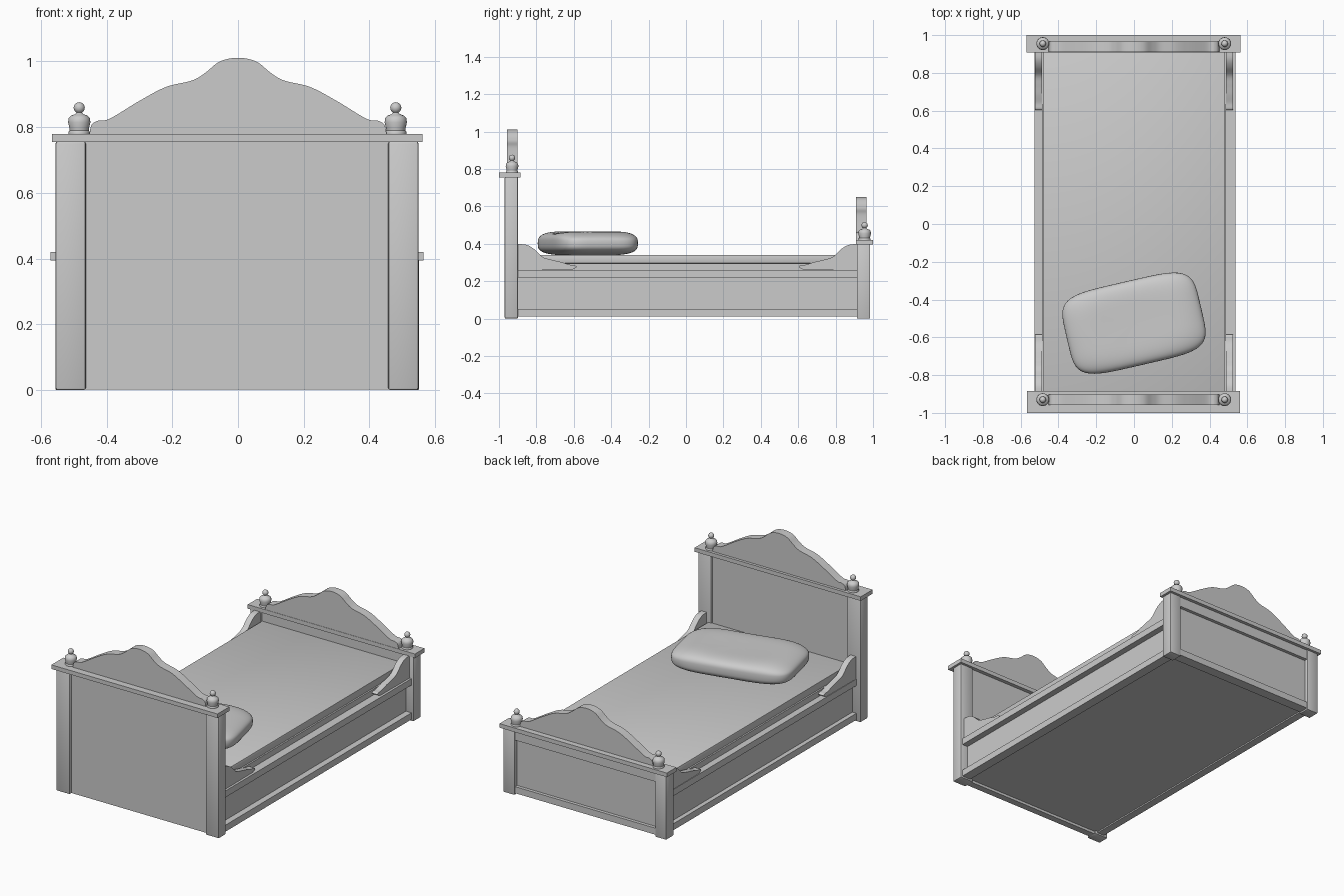
import bpy, bmesh, math
from mathutils import Vector, Matrix

if "Cube" in bpy.data.objects:
    bpy.data.objects.remove(bpy.data.objects["Cube"])


def finish(name, bm, smooth=None):
    bmesh.ops.recalc_face_normals(bm, faces=bm.faces)
    mesh = bpy.data.meshes.new(name)
    bm.to_mesh(mesh)
    bm.free()
    ob = bpy.data.objects.new(name, mesh)
    bpy.context.collection.objects.link(ob)
    if smooth:
        bpy.ops.object.select_all(action='DESELECT')
        ob.select_set(True)
        bpy.context.view_layer.objects.active = ob
        bpy.ops.object.shade_smooth_by_angle(angle=math.radians(smooth))
    return ob


def box(name, x0, x1, y0, y1, z0, z1, bevel=0.0):
    bm = bmesh.new()
    size = Matrix.Diagonal((x1 - x0, y1 - y0, z1 - z0, 1))
    mid = Matrix.Translation(((x0 + x1) / 2, (y0 + y1) / 2, (z0 + z1) / 2))
    bmesh.ops.create_cube(bm, size=1, matrix=mid @ size)
    if bevel:
        bmesh.ops.bevel(bm, geom=bm.edges[:], offset=bevel, segments=2,
                        profile=0.5, affect='EDGES')
    return finish(name, bm, 30 if bevel else None)


def spline(pts, steps=6):
    """Catmull-Rom curve through 2D points."""
    p = [Vector(q) for q in [pts[0]] + pts + [pts[-1]]]
    out = []
    for i in range(1, len(p) - 2):
        a, b, c, d = p[i - 1:i + 3]
        for k in range(steps):
            t = k / steps
            out.append(0.5 * (2 * b + (c - a) * t + (2 * a - 5 * b + 4 * c - d) * t * t
                              + (3 * b - a - 3 * c + d) * t ** 3))
    return out + [p[-1]]


def extrude_profile(name, points, vector):
    bm = bmesh.new()
    face = bm.faces.new([bm.verts.new(p) for p in points])
    ext = bmesh.ops.extrude_face_region(bm, geom=[face], use_keep_orig=True)
    moved = [v for v in ext['geom'] if isinstance(v, bmesh.types.BMVert)]
    bmesh.ops.translate(bm, verts=moved, vec=vector)
    return finish(name, bm, 35)


def crest(name, y0, y1, z):
    half = [(0.452, 0.0), (0.445, 0.028), (0.425, 0.04), (0.39, 0.046), (0.30, 0.10),
            (0.22, 0.142), (0.14, 0.162), (0.10, 0.185), (0.055, 0.22), (0.0, 0.231)]
    curve = spline(half + [(-x, h) for x, h in half[-2::-1]])
    extrude_profile(name, [(p.x, y0, z + p.y) for p in curve], (0, y1 - y0, 0))


def finial(name, x, y, z):
    # Turned urn with a ball on top
    prof = [(0, 0), (0.032, 0), (0.032, 0.006), (0.029, 0.010), (0.030, 0.018),
            (0.034, 0.035), (0.032, 0.048), (0.025, 0.055), (0.012, 0.060), (0.008, 0.064)]
    prof += [(0.017 * math.sin(a), 0.079 - 0.017 * math.cos(a))
             for a in [math.pi * k / 10 for k in range(2, 11)]]
    bm = bmesh.new()
    vs = [bm.verts.new((x + r, y, z + h)) for r, h in prof]
    es = [bm.edges.new(e) for e in zip(vs, vs[1:])]
    bmesh.ops.spin(bm, geom=vs + es, cent=(x, y, z), axis=(0, 0, 1),
                   angle=math.tau, steps=28)
    bmesh.ops.remove_doubles(bm, verts=bm.verts, dist=0.0004)
    finish(name, bm, 40)


def bracket(name, x0, x1, y, sign):
    top = spline([(0, 0.398), (0.045, 0.394), (0.085, 0.372), (0.13, 0.330), (0.18, 0.314),
                  (0.23, 0.302), (0.275, 0.288), (0.305, 0.284), (0.312, 0.274), (0.29, 0.262)])
    pts = [(0, 0.26)] + [tuple(p) for p in top]
    extrude_profile(name, [(x0, y + sign * a, b) for a, b in pts], (x1 - x0, 0, 0))


# Headboard at the front
for side, x0, x1 in (("left", -0.555, -0.463), ("right", 0.457, 0.549)):
    box(f"headboard_post_{side}", x0, x1, -0.97, -0.898, 0, 0.757, 0.007)
box("headboard_panel", -0.47, 0.47, -0.95, -0.908, 0.002, 0.757)
box("headboard_cap", -0.566, 0.561, -1.0, -0.885, 0.755, 0.78)
crest("headboard_crest", -0.957, -0.902, 0.78)

# Footboard at the back
for side, x0, x1 in (("left", -0.555, -0.48), ("right", 0.475, 0.55)):
    box(f"footboard_post_{side}", x0, x1, 0.914, 0.985, 0, 0.397, 0.003)
box("footboard_panel", -0.485, 0.485, 0.925, 0.96, 0.01, 0.397)
box("footboard_top_rail", -0.485, 0.48, 0.918, 0.98, 0.335, 0.397)
box("footboard_bottom_rail", -0.485, 0.48, 0.918, 0.98, 0.01, 0.05)
box("footboard_cap", -0.57, 0.565, 0.908, 1.0, 0.395, 0.42)
crest("footboard_crest", 0.91, 0.965, 0.42)

# Four finials
for board, y, z in (("headboard", -0.93, 0.78), ("footboard", 0.955, 0.42)):
    for side, x in (("left", -0.483), ("right", 0.48)):
        finial(f"{board}_finial_{side}", x, y, z)

# Side rails, recessed panels and scrolled brackets
for side, s, outer in (("left", -1, 0.527), ("right", 1, 0.538)):
    def slab(name, a, b, z0, z1):
        xs = sorted((s * a, s * b))
        box(f"{name}_{side}", *xs, -0.9, 0.917, z0, z1)
    slab("side_top_rail", 0.48, outer, 0.22, 0.26)
    slab("side_bottom_rail", 0.48, outer, 0.01, 0.05)
    slab("side_panel", 0.48, 0.5, 0.02, 0.25)
    bx = sorted((s * 0.488, s * 0.525))
    bracket(f"head_bracket_{side}", *bx, -0.898, 1)
    bracket(f"foot_bracket_{side}", *bx, 0.916, -1)

# Bed base and mattress
box("bed_base", -0.487, 0.487, -0.91, 0.93, 0.018, 0.295)
box("mattress", -0.48, 0.48, -0.905, 0.92, 0.295, 0.34, 0.004)

# Pillow: rounded block with a soft hollow on top
bm = bmesh.new()
bmesh.ops.create_uvsphere(bm, u_segments=64, v_segments=32, radius=1)


def power(v, e):
    return math.copysign(abs(v) ** e, v)


for v in bm.verts:
    u, w = math.atan2(v.co.y, v.co.x), math.asin(max(-1, min(1, v.co.z)))
    c = max(0, math.cos(w)) ** 0.5
    px, py = c * power(math.cos(u), 0.42), c * power(math.sin(u), 0.42)
    pz = power(math.sin(w), 0.62)
    if pz > 0:
        pz *= 0.86 + 0.14 * math.sin(math.pi * min(1, px * px + 0.3 * py * py)) 
    v.co = (0.365 * px, 0.225 * py, 0.066 * pz)
bmesh.ops.transform(bm, verts=bm.verts, matrix=Matrix.Translation((0, -0.525, 0.403))
                    @ Matrix.Rotation(math.radians(13), 4, 'Z'))
finish("pillow", bm, 60)
